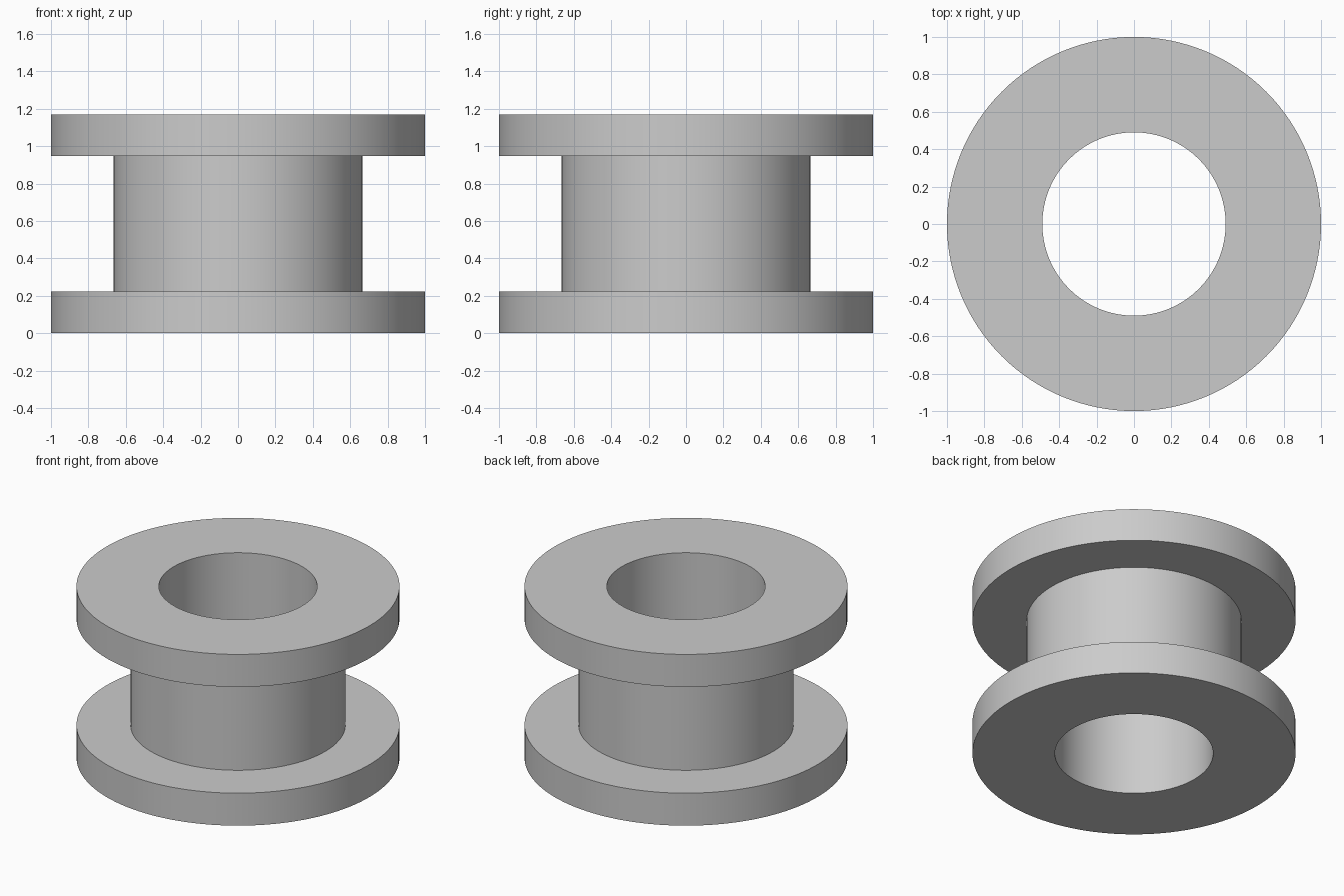
import bpy
import bmesh
import math

cube = bpy.data.objects.get("Cube")
if cube:
    bpy.data.objects.remove(cube, do_unlink=True)

SEGMENTS = 128
BORE, HUB, RIM = 0.49, 0.665, 1.0
HEIGHT, FLANGE = 1.17, 0.222

# Plain grey material
grey = bpy.data.materials.new("plain_grey")
grey.use_nodes = True
colour = (0.6, 0.6, 0.6, 1.0)
grey.diffuse_color = colour
grey.node_tree.nodes["Principled BSDF"].inputs["Base Color"].default_value = colour

# Closed half-section of the spool: (radius, height)
profile = [
    (BORE, 0), (RIM, 0), (RIM, FLANGE), (HUB, FLANGE),
    (HUB, HEIGHT - FLANGE), (RIM, HEIGHT - FLANGE), (RIM, HEIGHT), (BORE, HEIGHT),
]

# Spin the section around z
bm = bmesh.new()
verts = [bm.verts.new((r, 0, z)) for r, z in profile]
edges = [bm.edges.new((a, b)) for a, b in zip(verts, verts[1:] + verts[:1])]
bmesh.ops.spin(bm, geom=verts + edges, cent=(0, 0, 0), axis=(0, 0, 1),
               angle=math.tau, steps=SEGMENTS, use_merge=False)
bmesh.ops.remove_doubles(bm, verts=bm.verts[:], dist=0.0001)
bmesh.ops.recalc_face_normals(bm, faces=bm.faces[:])

mesh = bpy.data.meshes.new("flanged_spool")
bm.to_mesh(mesh)
bm.free()
mesh.materials.append(grey)
spool = bpy.data.objects.new("flanged_spool", mesh)
bpy.context.collection.objects.link(spool)

# Smooth round walls with sharp rims
bpy.ops.object.select_all(action="DESELECT")
spool.select_set(True)
bpy.context.view_layer.objects.active = spool
bpy.ops.object.shade_smooth_by_angle(angle=math.radians(30))
